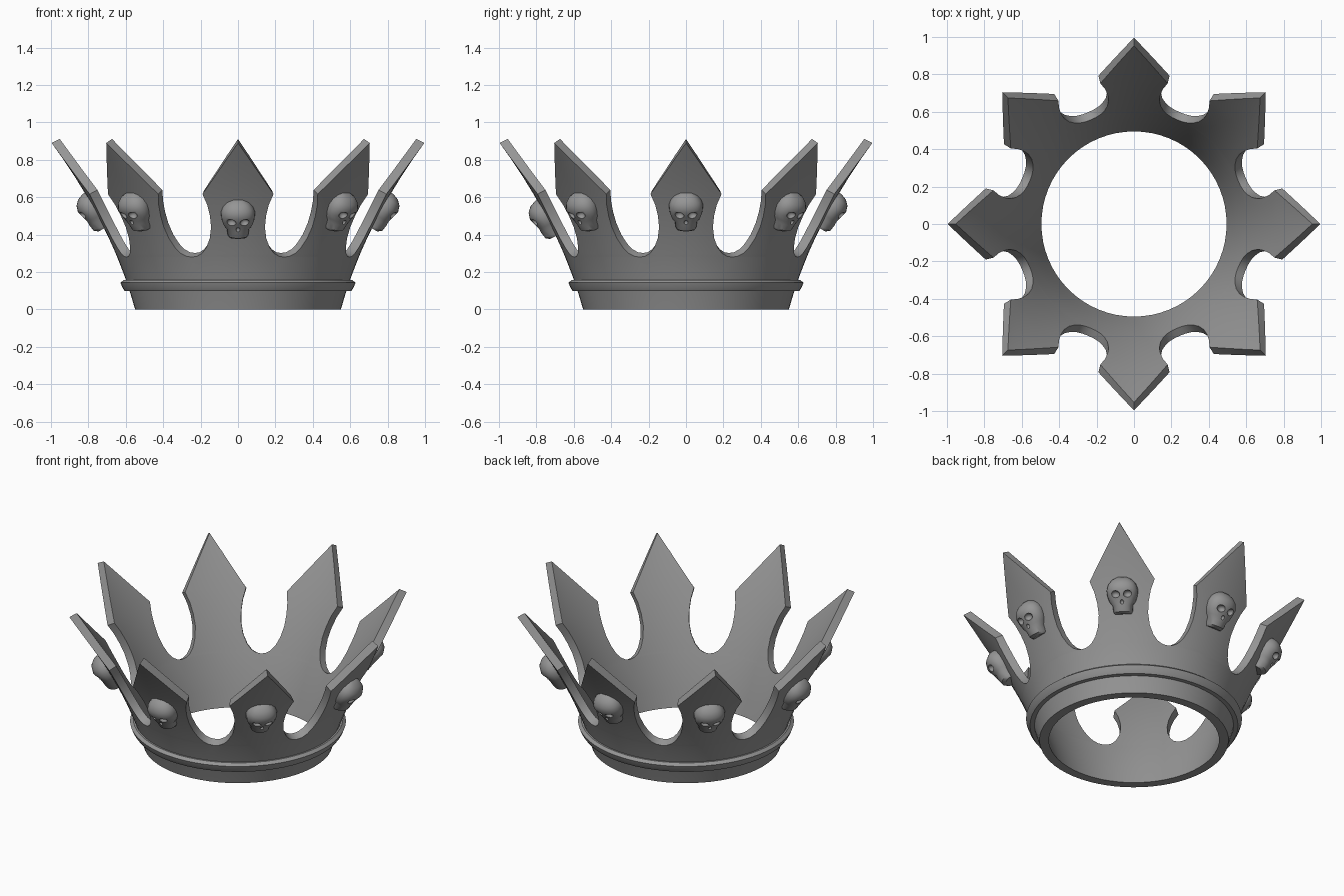
import bpy, bmesh, math
from mathutils import Matrix, Vector

if "Cube" in bpy.data.objects:
    bpy.data.objects.remove(bpy.data.objects["Cube"])

# One dull grey metal for everything
metal = bpy.data.materials.new("dull grey metal")
metal.use_nodes = True
grey = (0.3, 0.3, 0.3, 1)
metal.diffuse_color = grey
metal.node_tree.nodes["Principled BSDF"].inputs["Base Color"].default_value = grey


def add_object(name, mesh):
    obj = bpy.data.objects.new(name, mesh)
    bpy.context.collection.objects.link(obj)
    if not mesh.materials:
        mesh.materials.append(metal)
    return obj


def finish(name, bm):
    bmesh.ops.recalc_face_normals(bm, faces=bm.faces)
    mesh = bpy.data.meshes.new(name)
    bm.to_mesh(mesh)
    bm.free()
    return add_object(name, mesh)


def smooth(obj, degrees):
    bpy.ops.object.select_all(action='DESELECT')
    obj.select_set(True)
    bpy.context.view_layer.objects.active = obj
    bpy.ops.object.shade_smooth_by_angle(angle=math.radians(degrees))


def loft(loops, cyclic):
    """Join closed loops of points; cap the ends unless cyclic."""
    bm = bmesh.new()
    rows = [[bm.verts.new(p) for p in loop] for loop in loops]
    n = len(rows[0])
    pairs = list(zip(rows, rows[1:])) + ([(rows[-1], rows[0])] if cyclic else [])
    for a, b in pairs:
        for i in range(n):
            j = (i + 1) % n
            bm.faces.new((a[i], a[j], b[j], b[i]))
    if not cyclic:
        bm.faces.new(rows[0])
        bm.faces.new(rows[-1])
    return bm


def polar(r, angle, z):
    return Vector((r * math.cos(angle), r * math.sin(angle), z))


def wall_radius(z):
    return 0.55 + 0.27 * z + 0.26 * z * z


# Flaring wall with eight spikes: (height, half width of the spike)
SECTOR = math.pi / 4
spike = [(0.28, 0.247), (0.284, 0.22), (0.30, 0.193), (0.33, 0.17), (0.38, 0.151),
         (0.44, 0.144), (0.50, 0.15), (0.56, 0.165), (0.617, 0.19),
         (0.70, 0.132), (0.80, 0.063), (0.89, 0)]
rows = [(z, SECTOR / 2) for z in (0, 0.1, 0.19, 0.28)]
rows += [(z, math.asin(w / wall_radius(z))) for z, w in spike[1:]]
COLS = 8
bm = bmesh.new()
for s in range(8):
    grid = [[bm.verts.new(polar(wall_radius(z), s * SECTOR + half * (2 * c / COLS - 1), z))
             for c in range(COLS + 1)] for z, half in rows]
    for low, high in zip(grid, grid[1:]):
        for c in range(COLS):
            bm.faces.new((low[c], low[c + 1], high[c + 1], high[c]))
bmesh.ops.remove_doubles(bm, verts=bm.verts, dist=0.0005)
# Thicken inwards, square to the slope but flat at the foot
inner = bmesh.ops.extrude_face_region(bm, geom=bm.faces[:], use_keep_orig=True)
for v in [g for g in inner["geom"] if isinstance(g, bmesh.types.BMVert)]:
    r = math.hypot(v.co.x, v.co.y)
    lift = min(1, v.co.z / 0.28)
    k = (r - 0.055 + 0.012 * lift) / r
    v.co = Vector((v.co.x * k, v.co.y * k, v.co.z + 0.022 * lift))
smooth(finish("spiked_wall", bm), 35)

# Raised band around the foot
band = [(0.565, 0.098), (0.605, 0.098), (0.617, 0.115), (0.628, 0.143),
        (0.61, 0.158), (0.57, 0.158)]
bm = loft([[polar(r, i * math.tau / 64, z) for i in range(64)] for r, z in band], True)
smooth(finish("band", bm), 25)

# Skull ornament facing +z, up is +y: (height, half width, depth)
sections = [(-0.092, 0.048, 0.035), (-0.078, 0.056, 0.056), (-0.042, 0.06, 0.063),
            (-0.02, 0.077, 0.064), (0.012, 0.088, 0.072), (0.05, 0.092, 0.084),
            (0.085, 0.08, 0.074), (0.11, 0.056, 0.05), (0.125, 0.025, 0.015)]


def section(y, w, d):
    arc = [math.pi * i / 12 for i in range(13)]
    front = [(w * math.cos(a), y, d * max(0, math.sin(a)) ** 0.75) for a in arc]
    return front + [(-w * 0.9, y, -0.02), (w * 0.9, y, -0.02)]


skull = finish("skull_form", loft([section(*s) for s in sections], False))


def socket(name, centre, size):
    bm = bmesh.new()
    bmesh.ops.create_uvsphere(bm, u_segments=12, v_segments=8, radius=1,
                              matrix=Matrix.Translation(centre) @ Matrix.Diagonal((*size, 1)))
    cutter = finish(name, bm)
    cutter.hide_render = True
    mod = skull.modifiers.new(name, 'BOOLEAN')
    mod.operation = 'DIFFERENCE'
    mod.solver = 'EXACT'
    mod.object = cutter
    return cutter


cutters = [socket("left_eye_cutter", (0.036, 0.024, 0.073), (0.026, 0.022, 0.026)),
           socket("right_eye_cutter", (-0.036, 0.024, 0.073), (0.026, 0.022, 0.026)),
           socket("nose_cutter", (0, -0.022, 0.066), (0.011, 0.014, 0.016))]
bpy.context.view_layer.update()
carved = bpy.data.meshes.new_from_object(
    skull.evaluated_get(bpy.context.evaluated_depsgraph_get()))
for helper in cutters + [skull]:
    bpy.data.objects.remove(helper)

# One skull on each spike, tilted with the wall; the front one sits lower
for s in range(8):
    angle = s * SECTOR
    z = 0.475 if s == 6 else 0.515
    tilt = math.atan(0.27 + 0.52 * z)
    up = polar(math.sin(tilt), angle, math.cos(tilt))
    out = polar(math.cos(tilt), angle, -math.sin(tilt))
    frame = Matrix((up.cross(out), up, out)).transposed().to_4x4()
    ornament = add_object("skull_%d" % (s + 1), carved)
    ornament.matrix_world = Matrix.Translation(polar(wall_radius(z), angle, z)) @ frame
    if s == 0:
        smooth(ornament, 35)
